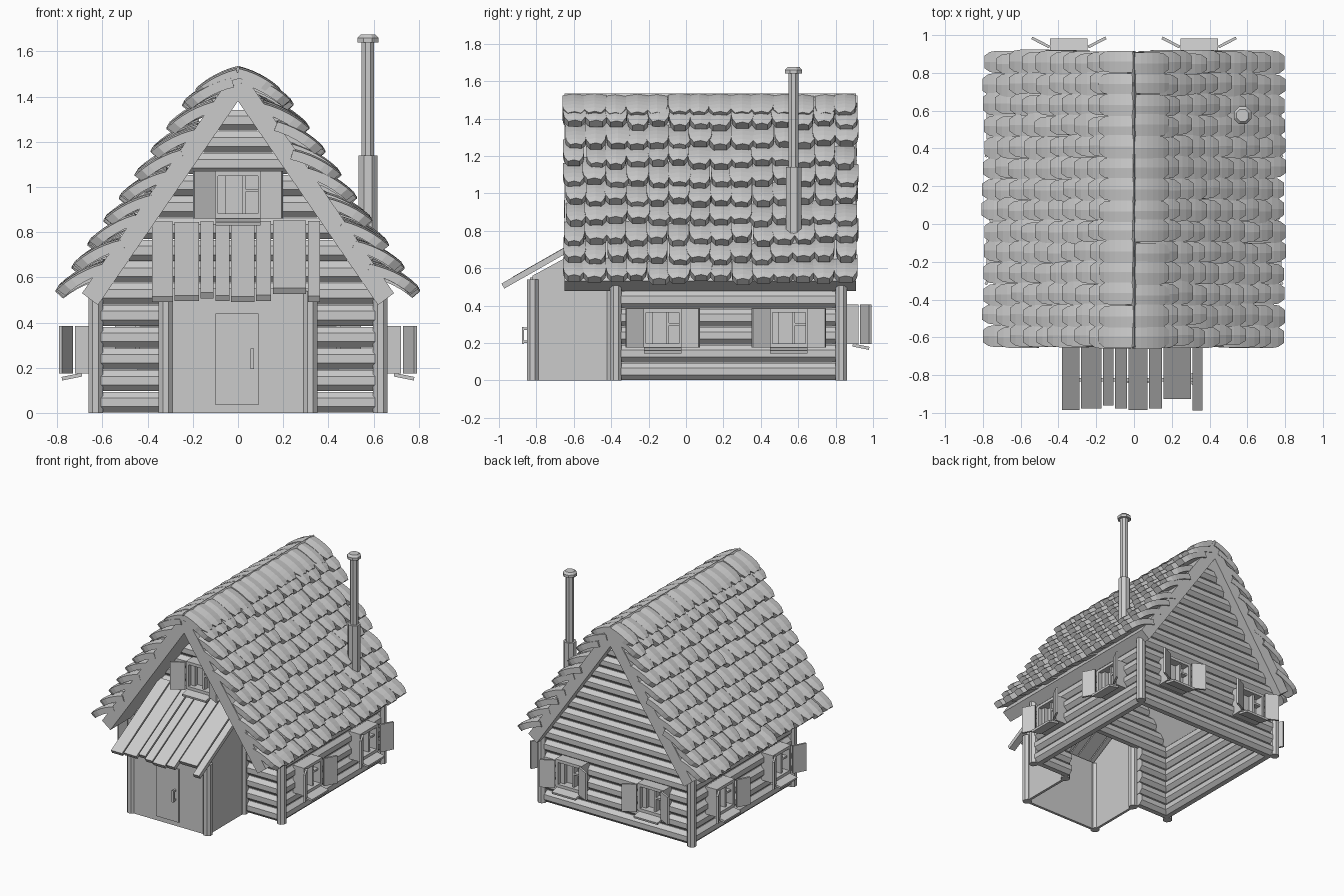
import bpy, bmesh, math, random
from mathutils import Matrix, Vector

random.seed(4)
if "Cube" in bpy.data.objects:
    bpy.data.objects.remove(bpy.data.objects["Cube"], do_unlink=True)

GREY = bpy.data.materials.new("plain_grey")
GREY.use_nodes = True
GREY.diffuse_color = (0.6, 0.6, 0.6, 1)
GREY.node_tree.nodes["Principled BSDF"].inputs["Base Color"].default_value = (0.6, 0.6, 0.6, 1)


def finish(name, bm):
    bmesh.ops.recalc_face_normals(bm, faces=bm.faces)
    mesh = bpy.data.meshes.new(name)
    bm.to_mesh(mesh)
    bm.free()
    mesh.materials.append(GREY)
    obj = bpy.data.objects.new(name, mesh)
    bpy.context.collection.objects.link(obj)
    return obj


def box(bm, lo, hi, mat=Matrix()):
    lo, hi = Vector(lo), Vector(hi)
    size = Matrix.Diagonal((*(hi - lo), 1))
    bmesh.ops.create_cube(bm, size=1, matrix=mat @ Matrix.Translation((lo + hi) / 2) @ size)


def rod(bm, a, b, r1, r2=None):
    """Eight-sided rod from a to b, with a flat side facing out."""
    a, b = Vector(a), Vector(b)
    d = b - a
    rot = d.to_track_quat('Z', 'Y').to_matrix().to_4x4() @ Matrix.Rotation(math.pi / 8, 4, 'Z')
    bmesh.ops.create_cone(bm, cap_ends=True, segments=8, radius1=r1,
                          radius2=r1 if r2 is None else r2, depth=d.length,
                          matrix=Matrix.Translation((a + b) / 2) @ rot)


def prism(bm, points, shift):
    """Extrude a flat outline of 3D points along shift."""
    face = bm.faces.new([bm.verts.new(p) for p in points])
    out = bmesh.ops.extrude_face_region(bm, geom=[face])['geom']
    bmesh.ops.translate(bm, vec=shift, verts=[v for v in out if isinstance(v, bmesh.types.BMVert)])


# Log walls: stacked logs, shorter ones filling the gables
R, PITCH = 0.05, 0.096
WX, FRONT, BACK = 0.60, -0.35, 0.80
for name, y in (("front_log_wall", FRONT), ("back_log_wall", BACK)):
    bm = bmesh.new()
    for k in range(14):
        z = 0.047 + PITCH * k
        half = min(0.62, (1.42 - z) / 1.45)
        if y == FRONT and k < 5:
            for s in (-1, 1):
                rod(bm, (s * 0.33, y, z), (s * half, y, z), R)
        else:
            rod(bm, (-half, y, z), (half, y, z), R)
    finish(name, bm)
for name, s in (("left_log_wall", 1), ("right_log_wall", -1)):
    bm = bmesh.new()
    for k in range(6):
        z = 0.047 + PITCH * k
        rod(bm, (s * WX, FRONT, z), (s * WX, BACK, z), R)
    finish(name, bm)

# Upright posts at the house corners
bm = bmesh.new()
for s in (-1, 1):
    for y in (-0.375, 0.83):
        rod(bm, (s * 0.63, y, 0), (s * 0.63, y, 0.53), 0.034)
finish("corner_posts", bm)

# Roof slab with open underside
Y0, Y1 = -0.65, 0.91
bm = bmesh.new()
prism(bm, [(x, Y0, z) for x, z in ((0, 1.535), (0.69, 0.53), (0.62, 0.477), (0, 1.38),
                                   (-0.62, 0.477), (-0.69, 0.53))], (0, Y1 - Y0, 0))
finish("roof_slab", bm)


# Bent shingles with rounded lower corners
def shingle(bm, s, tip_x, tip_z, y, width, length, lift):
    steps = 6
    thick = 0.05
    x = z = 0
    path = []
    for i in range(steps + 1):
        t = i / steps
        a = math.radians(16 + 28 * t + lift)
        path.append((x, z, a, t))
        x += math.cos(a) * length / steps
        z -= math.sin(a) * length / steps
    ex, ez = path[-1][:2]
    rings = []
    for px, pz, a, t in path:
        w = width / 2 * (1 - 0.45 * max(0, (t - 0.6) / 0.4) ** 3)
        px, pz = px - ex + tip_x, pz - ez + tip_z
        nx, nz = -math.sin(a) * thick, -math.cos(a) * thick
        rings.append([bm.verts.new(p) for p in (
            (s * px, y - w, pz - 0.008), (s * px, y, pz), (s * px, y + w, pz - 0.008),
            (s * (px + nx), y + w, pz + nz), (s * (px + nx), y - w, pz + nz))])
    for a, b in zip(rings, rings[1:]):
        for i in range(5):
            j = (i + 1) % 5
            bm.faces.new((a[i], a[j], b[j], b[i]))
    bm.faces.new(rings[0])
    bm.faces.new(rings[-1])


COLS = 14
for name, s in (("left_shingles", 1), ("right_shingles", -1)):
    bm = bmesh.new()
    for row in range(10):
        for col in range(COLS):
            y = Y0 + (Y1 - Y0) * (col + 0.5) / COLS + random.uniform(-0.008, 0.008)
            slip = random.uniform(-0.013, 0.013)
            tx, tz = 0.80 - 0.07 * row, 0.555 + 0.103 * row
            length = 0.235
            if row == 9:
                tx, tz, length, slip = 0.185, 1.437, 0.205, slip * 0.3
            shingle(bm, s, tx + slip * 0.6, tz - slip, y, random.uniform(0.108, 0.128),
                    length, random.uniform(-3, 3) if row < 9 else 0)
    finish(name, bm)

# Stove pipe
bm = bmesh.new()
for z0, z1, r1, r2 in ((0.70, 1.14, 0.045, 0.045), (1.14, 1.65, 0.03, 0.03),
                       (1.64, 1.66, 0.05, 0.05), (1.66, 1.675, 0.05, 0.035)):
    rod(bm, (0.575, 0.575, z0), (0.575, 0.575, z1), r1, r2)
finish("stove_pipe", bm)

# Porch: posts, walls, door and handle
bm = bmesh.new()
for s in (-1, 1):
    rod(bm, (s * 0.32, -0.82, 0), (s * 0.32, -0.82, 0.54), 0.034)
    rod(bm, (s * 0.32, -0.39, 0), (s * 0.32, -0.39, 0.54), 0.034)
finish("porch_posts", bm)
bm = bmesh.new()
for s in (-1, 1):
    prism(bm, [(s * 0.33, y, z) for y, z in ((-0.82, 0), (-0.36, 0), (-0.36, 0.81), (-0.82, 0.56))],
          (-s * 0.02, 0, 0))
box(bm, (-0.32, -0.835, 0), (0.32, -0.815, 0.55))
finish("porch_walls", bm)
bm = bmesh.new()
box(bm, (-0.10, -0.843, 0.035), (0.09, -0.83, 0.44))
finish("door", bm)
bm = bmesh.new()
box(bm, (0.055, -0.878, 0.195), (0.07, -0.866, 0.285))
for z in (0.2, 0.27):
    box(bm, (0.055, -0.87, z), (0.07, -0.84, z + 0.012))
finish("door_handle", bm)

# Porch roof: uneven planks on a slope
bm = bmesh.new()
slope = math.atan(0.57)
edges = (-0.38, -0.28, -0.165, -0.10, -0.03, 0.08, 0.155, 0.31, 0.37)
cuts = (0, 0.01, 0.03, 0.01, 0, 0.01, 0.07, 0)
for x0, x1, cut in zip(edges, edges[1:], cuts):
    tilt = Matrix.Translation((0, -0.985, 0.515)) @ Matrix.Rotation(slope, 4, 'X')
    box(bm, (x0, cut, -0.028), (x1 - 0.008, 0.67, random.uniform(-0.004, 0.006)), tilt)
finish("porch_roof_planks", bm)


# Windows: frame, glazing bars, tilted sill and open shutters
def window(name, x, y, z, turn):
    m = Matrix.Translation((x, y, z)) @ Matrix.Rotation(math.radians(turn), 4, 'Z')
    w, h, b, d = 0.11, 0.105, 0.022, -0.075
    bm = bmesh.new()
    for s in (-1, 1):
        box(bm, (s * w - s * b, d, -h), (s * w, 0.02, h), m)
        box(bm, (-w, d, s * h - s * b), (w, 0.02, s * h), m)
    finish(name + "_frame", bm)
    bm = bmesh.new()
    box(bm, (-w + 0.01, -0.012, -h + 0.01), (w - 0.01, -0.004, h - 0.01), m)
    finish(name + "_pane", bm)
    bm = bmesh.new()
    box(bm, (0.018, -0.055, -h), (0.034, -0.012, h), m)
    box(bm, (0.034, -0.055, 0.012), (w, -0.012, 0.026), m)
    box(bm, (-0.09, -0.045, -h), (-0.055, -0.012, h), m)
    finish(name + "_bars", bm)
    bm = bmesh.new()
    box(bm, (-0.1, -0.09, -0.008), (0.1, 0.0, 0.008),
        m @ Matrix.Translation((0, -0.045, -h - 0.006)) @ Matrix.Rotation(0.2, 4, 'X'))
    finish(name + "_sill", bm)
    bm = bmesh.new()
    for s in (-1, 1):
        hinge = m @ Matrix.Translation((s * 0.105, d - 0.012, 0)) @ Matrix.Rotation(-s * 0.48, 4, 'Z')
        box(bm, (0, -0.012, -h), (s * 0.105, 0.003, h), hinge)
    finish(name + "_shutters", bm)


window("attic_window", 0, -0.396, 0.965, 0)
for label, y in (("front", -0.125), ("rear", 0.55)):
    window("left_%s_window" % label, 0.646, y, 0.28, 90)
    window("right_%s_window" % label, -0.646, y, 0.28, -90)
for label, x in (("left", 0.345), ("right", -0.345)):
    window("back_%s_window" % label, x, 0.846, 0.30, 180)
